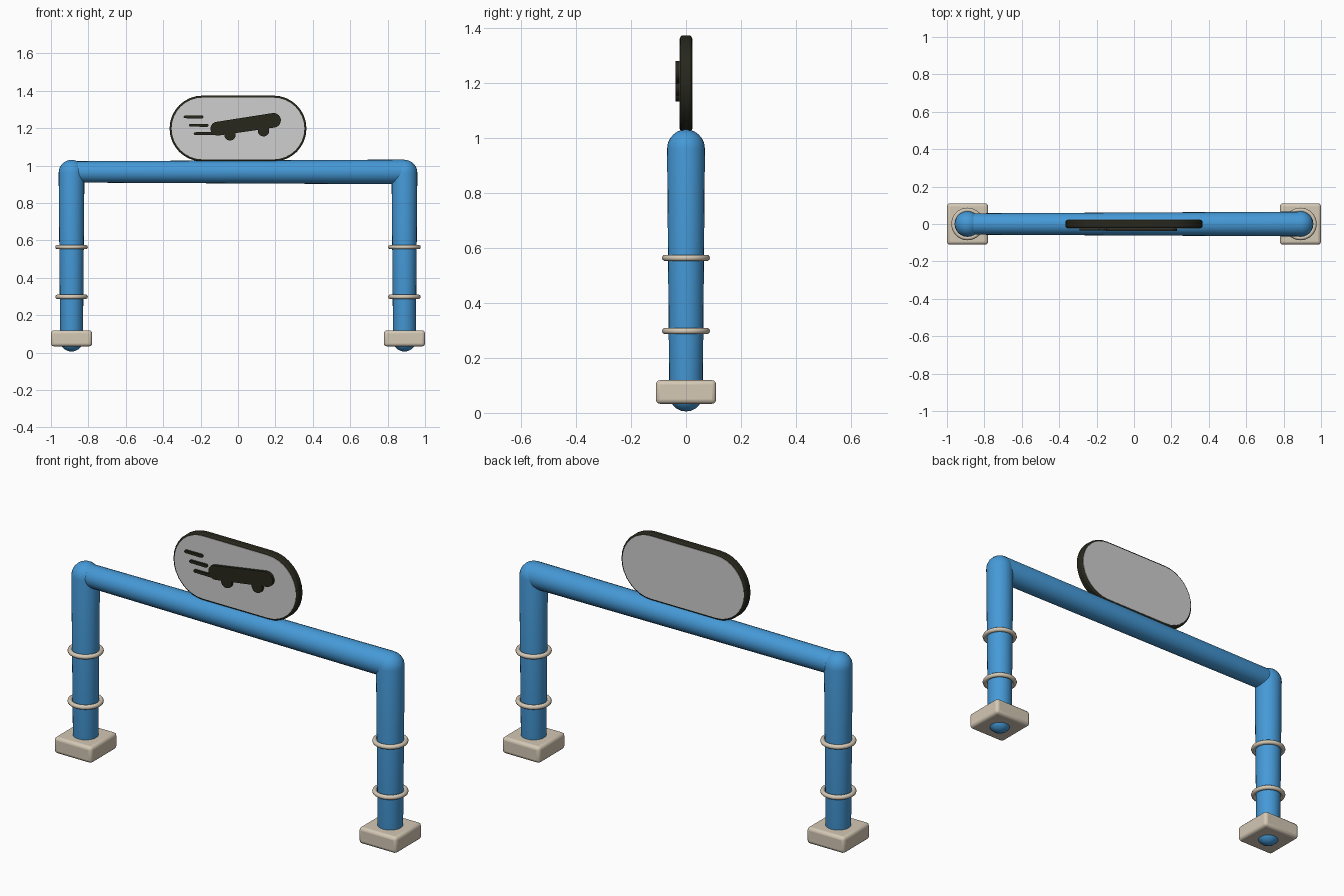
import bpy, bmesh, math
from mathutils import Vector

if "Cube" in bpy.data.objects:
    bpy.data.objects.remove(bpy.data.objects["Cube"])


def material(name, rgb):
    m = bpy.data.materials.new(name)
    m.diffuse_color = (*rgb, 1)
    m.use_nodes = True
    m.node_tree.nodes["Principled BSDF"].inputs["Base Color"].default_value = m.diffuse_color
    return m


BLUE = material("blue paint", (0.06, 0.32, 0.68))
BEIGE = material("beige fitting", (0.66, 0.58, 0.46))
GREY = material("grey panel", (0.62, 0.62, 0.62))
DARK = material("near black", (0.02, 0.02, 0.012))


def finish(obj, name, mat, bevel=0, segments=3):
    obj.name = obj.data.name = name
    obj.data.materials.append(mat)
    if bevel:
        mod = obj.modifiers.new("rounding", "BEVEL")
        mod.width, mod.segments = bevel, segments
        mod.limit_method, mod.angle_limit = "ANGLE", math.radians(50)
    bpy.ops.object.select_all(action="DESELECT")
    obj.select_set(True)
    bpy.context.view_layer.objects.active = obj
    bpy.ops.object.shade_smooth_by_angle(angle=math.radians(40))
    return obj


def from_bmesh(bm, name, mat, **kw):
    bmesh.ops.recalc_face_normals(bm, faces=bm.faces)
    mesh = bpy.data.meshes.new(name)
    bm.to_mesh(mesh)
    bm.free()
    obj = bpy.data.objects.new(name, mesh)
    bpy.context.collection.objects.link(obj)
    return finish(obj, name, mat, **kw)


def round_tube(name, a, b, ra, rb, mat, sides=24, rings=5):
    """Tapered tube with domed ends; a and b are the dome centres."""
    a, b = Vector(a), Vector(b)
    length = (b - a).length
    profile = []
    for i in range(rings + 1):
        t = math.pi / 2 * i / rings
        profile.append((ra * math.sin(t), -ra * math.cos(t)))
    for i in range(rings + 1):
        t = math.pi / 2 * i / rings
        profile.append((rb * math.cos(t), length + rb * math.sin(t)))
    bm = bmesh.new()
    verts = [bm.verts.new((r, 0, z)) for r, z in profile]
    edges = [bm.edges.new(p) for p in zip(verts, verts[1:])]
    bmesh.ops.spin(bm, geom=verts + edges, cent=(0, 0, 0), axis=(0, 0, 1),
                   angle=2 * math.pi, steps=sides)
    bmesh.ops.remove_doubles(bm, verts=bm.verts, dist=1e-5)
    rot = (b - a).to_track_quat("Z", "Y").to_matrix()
    bmesh.ops.transform(bm, matrix=rot.to_4x4(), verts=bm.verts)
    bmesh.ops.translate(bm, vec=a, verts=bm.verts)
    return from_bmesh(bm, name, mat)


def pill_plate(name, p, q, rp, rq, y0, y1, mat, bevel=0, steps=16):
    """Pill outline in the xz plane between p and q, extruded from y0 to y1."""
    ang = math.atan2(q[1] - p[1], q[0] - p[0])
    bm = bmesh.new()
    ring = []
    for (cx, cz), r, start in ((q, rq, ang - math.pi / 2), (p, rp, ang + math.pi / 2)):
        for i in range(steps + 1):
            t = start + math.pi * i / steps
            ring.append(bm.verts.new((cx + r * math.cos(t), y0, cz + r * math.sin(t))))
    bmesh.ops.remove_doubles(bm, verts=bm.verts, dist=1e-5)
    face = bm.faces.new([v for v in ring if v.is_valid])
    ext = bmesh.ops.extrude_face_region(bm, geom=[face])
    moved = [g for g in ext["geom"] if isinstance(g, bmesh.types.BMVert)]
    bmesh.ops.translate(bm, vec=(0, y1 - y0, 0), verts=moved)
    return from_bmesh(bm, name, mat, bevel=bevel)


# Legs with base blocks and clamp rings
for side, sx in (("left", -1), ("right", 1)):
    x = 0.89 * sx
    round_tube(side + "_leg", (x, 0, 0.066), (x, 0, 0.962), 0.061, 0.069, BLUE)
    bpy.ops.mesh.primitive_cube_add(size=1, location=(x, 0, 0.076))
    base = bpy.context.object
    base.scale = (0.22, 0.22, 0.086)
    bpy.ops.object.transform_apply(location=False, rotation=False, scale=True)
    finish(base, side + "_base", BEIGE, bevel=0.016)
    for label, z in (("lower", 0.298), ("upper", 0.564)):
        bpy.ops.mesh.primitive_torus_add(location=(x, 0, z), major_radius=0.075,
                                         minor_radius=0.012, major_segments=32,
                                         minor_segments=10)
        finish(bpy.context.object, f"{side}_{label}_ring", BEIGE)

# Crossbar, slightly thicker at the right
round_tube("crossbar", (-0.885, 0, 0.966), (0.885, 0, 0.966), 0.057, 0.066, BLUE)

# Pill-shaped sign: dark rim with a grey panel showing on both faces
c, h = 1.198, 0.19
pill_plate("sign_rim", (-h, c), (h, c), 0.176, 0.176, -0.021, 0.021, DARK, bevel=0.008)
pill_plate("sign_panel", (-h, c), (h, c), 0.165, 0.165, -0.023, 0.023, GREY)

# Skateboard pictogram on the front
pill_plate("board_deck", (-0.11, 1.197), (0.19, 1.242), 0.037, 0.039, -0.038, -0.02, DARK)
for label, wx, wz in (("rear", -0.043, 1.164), ("front", 0.136, 1.186)):
    pill_plate(label + "_wheel", (wx, wz), (wx + 0.001, wz), 0.03, 0.03, -0.038, -0.02, DARK)

# Speed lines
for i, (x0, x1, z) in enumerate(((-0.284, -0.193, 1.26), (-0.255, -0.166, 1.215),
                                 (-0.23, -0.115, 1.171))):
    pill_plate(f"speed_line_{i + 1}", (x0, z), (x1, z), 0.007, 0.008, -0.034, -0.02, DARK, steps=6)
